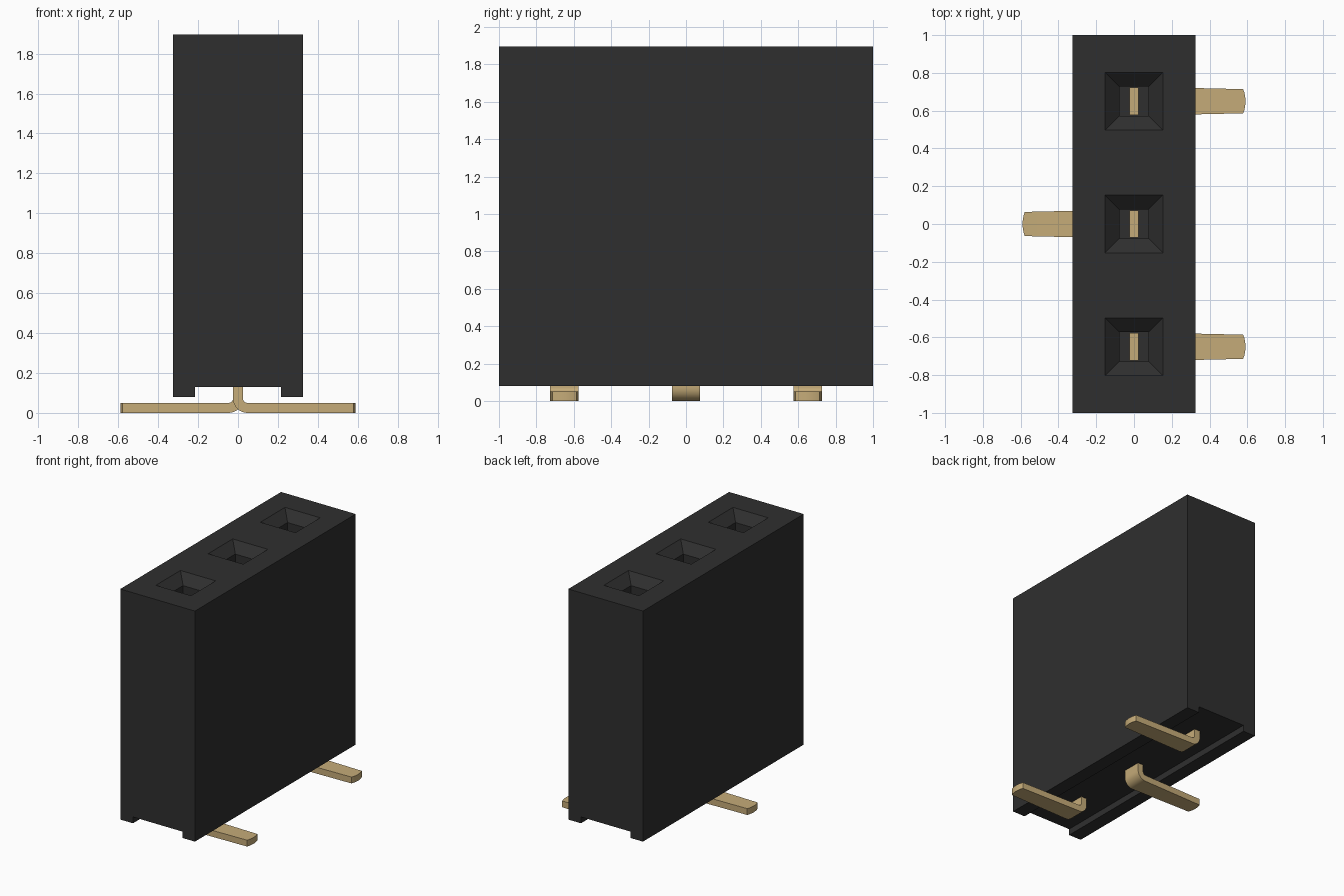
import bpy
import bmesh
import math

cube = bpy.data.objects.get("Cube")
if cube:
    bpy.data.objects.remove(cube, do_unlink=True)


def material(name, rgb):
    mat = bpy.data.materials.new(name)
    mat.use_nodes = True
    mat.diffuse_color = (*rgb, 1)
    bsdf = mat.node_tree.nodes["Principled BSDF"]
    bsdf.inputs["Base Color"].default_value = (*rgb, 1)
    bsdf.inputs["Roughness"].default_value = 0.6
    return mat


BLACK = material("black plastic", (0.028, 0.028, 0.028))
GOLD = material("dull gold", (0.56, 0.41, 0.19))


def loft(name, rings, mat):
    """Join equal-length rings of points into a closed solid."""
    bm = bmesh.new()
    loops = [[bm.verts.new(p) for p in ring] for ring in rings]
    n = len(loops[0])
    for a, b in zip(loops, loops[1:]):
        for i in range(n):
            j = (i + 1) % n
            bm.faces.new((a[i], a[j], b[j], b[i]))
    bm.faces.new(loops[0])
    bm.faces.new(loops[-1])
    bmesh.ops.recalc_face_normals(bm, faces=bm.faces[:])
    mesh = bpy.data.meshes.new(name)
    bm.to_mesh(mesh)
    bm.free()
    mesh.materials.append(mat)
    obj = bpy.data.objects.new(name, mesh)
    bpy.context.collection.objects.link(obj)
    return obj


def square(y, half, z):
    return [(-half, y - half, z), (half, y - half, z),
            (half, y + half, z), (-half, y + half, z)]


# Housing: block with a channel along its underside
W, CH, Z0, Z1, TOP = 0.325, 0.215, 0.08, 0.13, 1.895
profile = [(-W, Z0), (-CH, Z0), (-CH, Z1), (CH, Z1),
           (CH, Z0), (W, Z0), (W, TOP), (-W, TOP)]
housing = loft("housing", [[(x, y, z) for x, z in profile] for y in (-1, 1)], BLACK)

# Sockets: square funnels leading into square shafts
PITCH, MOUTH, SHAFT, DEPTH = 0.65, 0.153, 0.077, 0.07
for y in (-PITCH, 0, PITCH):
    over = 0.02
    flare = MOUTH + (MOUTH - SHAFT) * over / DEPTH
    cutter = loft("socket_cutter", [square(y, SHAFT, 0.4),
                                    square(y, SHAFT, TOP - DEPTH),
                                    square(y, flare, TOP + over)], BLACK)
    cutter.hide_render = True
    mod = housing.modifiers.new("socket", 'BOOLEAN')
    mod.operation = 'DIFFERENCE'
    mod.solver = 'EXACT'
    mod.object = cutter
    bpy.context.view_layer.objects.active = housing
    bpy.ops.object.modifier_apply(modifier=mod.name)
    bpy.data.objects.remove(cutter, do_unlink=True)

# Contacts: flat strip rising in the socket, bent outward into a solder foot
T, R_IN, R_OUT = 0.025, 0.022, 0.072


def contact(name, y, side):
    # stations: outer point, inner point, half width
    stations = [((-T, 1.2), (T, 1.2), 0.072), ((-T, 0.3), (T, 0.3), 0.072),
                ((-T, 0.2), (T, 0.2), 0.076)]
    cx = -T + R_OUT
    for i in range(9):
        a = math.pi + i * math.pi / 16
        c, s = math.cos(a), math.sin(a)
        stations.append(((cx + R_OUT * c, R_OUT + R_OUT * s),
                         (cx + R_IN * c, R_OUT + R_IN * s), 0.076))
    for x, half in ((0.578, 0.064), (0.584, 0.047), (0.588, 0.027), (0.59, 0.01)):
        stations.append(((x, 0), (x, R_OUT - R_IN), half))
    rings = [[(side * o[0], y - h, o[1]), (side * o[0], y + h, o[1]),
              (side * i[0], y + h, i[1]), (side * i[0], y - h, i[1])]
             for o, i, h in stations]
    obj = loft(name, rings, GOLD)
    bpy.ops.object.select_all(action='DESELECT')
    obj.select_set(True)
    bpy.context.view_layer.objects.active = obj
    bpy.ops.object.shade_smooth_by_angle(angle=math.radians(25))


contact("front_contact", -PITCH, 1)
contact("middle_contact", 0, -1)
contact("back_contact", PITCH, 1)
